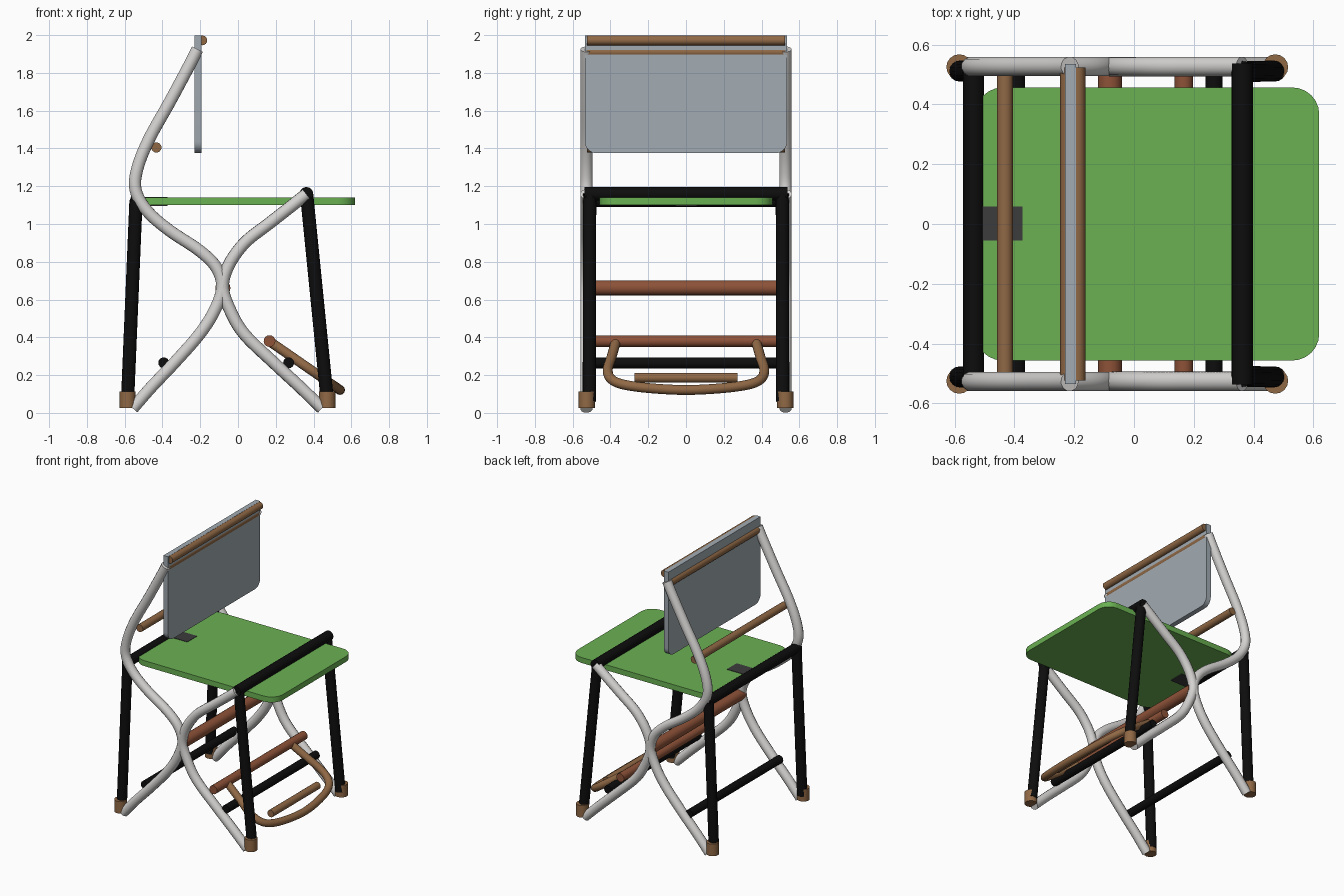
import bpy, bmesh, math
from mathutils import Vector

if "Cube" in bpy.data.objects:
    bpy.data.objects.remove(bpy.data.objects["Cube"])


def mat(name, rgb):
    m = bpy.data.materials.new(name)
    m.diffuse_color = (*rgb, 1)
    m.use_nodes = True
    m.node_tree.nodes["Principled BSDF"].inputs["Base Color"].default_value = m.diffuse_color
    return m


WHITE = mat("white metal", (0.66, 0.65, 0.64))
BLACK = mat("black metal", (0.004, 0.004, 0.004))
GREEN = mat("green", (0.145, 0.44, 0.085))
GREY = mat("blue grey", (0.36, 0.41, 0.45))
BROWN = mat("brown", (0.28, 0.14, 0.06))
RUST = mat("rust brown", (0.27, 0.085, 0.04))
DARK = mat("dark grey", (0.045, 0.045, 0.045))


def smooth(ob):
    bpy.ops.object.select_all(action='DESELECT')
    ob.select_set(True)
    bpy.context.view_layer.objects.active = ob
    bpy.ops.object.shade_smooth_by_angle(angle=math.radians(40))


def spline(pts, n=5):
    """Catmull-Rom points through a path."""
    p = [Vector(v) for v in pts]
    p = [2 * p[0] - p[1]] + p + [2 * p[-1] - p[-2]]
    out = []
    for i in range(1, len(p) - 2):
        a, b, c, d = p[i - 1:i + 3]
        for k in range(n):
            t = k / n
            out.append(0.5 * (2 * b + (c - a) * t + (2 * a - 5 * b + 4 * c - d) * t * t
                              + (3 * b - a - 3 * c + d) * t ** 3))
    return out + [p[-2]]


def tube(name, pts, r, m, sides=16):
    """Round capped tube swept along points."""
    pts = [Vector(v) for v in pts]
    bm = bmesh.new()
    rings, u = [], None
    for i, p in enumerate(pts):
        d = (pts[min(i + 1, len(pts) - 1)] - pts[max(i - 1, 0)]).normalized()
        if u is None:
            u = d.orthogonal()
        u = (u - d * u.dot(d)).normalized()
        w = d.cross(u)
        rings.append([bm.verts.new(p + r * (math.cos(a) * u + math.sin(a) * w))
                      for a in (2 * math.pi * k / sides for k in range(sides))])
    for a, b in zip(rings, rings[1:]):
        for k in range(sides):
            j = (k + 1) % sides
            bm.faces.new((a[k], a[j], b[j], b[k]))
    bm.faces.new(rings[0][::-1])
    bm.faces.new(rings[-1])
    return finish(name, bm, m)


def finish(name, bm, m):
    bmesh.ops.recalc_face_normals(bm, faces=bm.faces)
    me = bpy.data.meshes.new(name)
    bm.to_mesh(me)
    bm.free()
    me.materials.append(m)
    ob = bpy.data.objects.new(name, me)
    bpy.context.collection.objects.link(ob)
    smooth(ob)
    return ob


def crossbar(name, x, z, r, half, m):
    return tube(name, [(x, -half, z), (x, half, z)], r, m)


def slab(name, a0, a1, b0, b1, radii, lo, hi, place, m):
    """Extruded rectangle; radii for corners (a0b0, a1b0, a1b1, a0b1)."""
    bm = bmesh.new()
    pts = []
    for i, (a, b, sa, sb) in enumerate(((a0, b0, 1, 1), (a1, b0, -1, 1),
                                        (a1, b1, -1, -1), (a0, b1, 1, -1))):
        r, n = radii[i], 7 if radii[i] else 1
        for k in range(n):
            t = math.pi * (1 + i / 2) + (math.pi / 2 * k / (n - 1) if n > 1 else 0)
            pts.append((a + sa * r + r * math.cos(t), b + sb * r + r * math.sin(t)))
    f = bm.faces.new([bm.verts.new(place(a, b, lo)) for a, b in pts])
    top = bmesh.ops.extrude_face_region(bm, geom=[f])
    move = Vector(place(0, 0, hi)) - Vector(place(0, 0, lo))
    bmesh.ops.translate(bm, vec=move, verts=[g for g in top["geom"]
                                             if isinstance(g, bmesh.types.BMVert)])
    return finish(name, bm, m)


# Side frames: two curved tubes touching at the middle, legs and feet
BACK = [(-.215, 1.925), (-.255, 1.845), (-.362, 1.645), (-.468, 1.455), (-.531, 1.30),
        (-.542, 1.18), (-.48, 1.068), (-.362, .965), (-.205, .86), (-.115, .77),
        (-.084, .664), (-.125, .54), (-.205, .415), (-.337, .265), (-.46, .135), (-.557, .024)]
FRONT = [(.362, 1.158), (.27, 1.085), (.165, 1.003), (.035, .90), (-.05, .78),
         (-.08, .664), (-.04, .54), (.035, .415), (.19, .265), (.325, .14), (.445, .024)]
for s, side in ((-1, "right"), (1, "left")):
    for n, path in (("back", BACK), ("front", FRONT)):
        tube(f"{n}_curved_tube_{side}", spline([(x, s * .527, z) for x, z in path]),
             .033, WHITE, 12)
    for n, x0, z0, x1 in (("back", -.54, 1.125, -.585), ("front", .363, 1.16, .473)):
        tube(f"{n}_leg_{side}", [(x0, s * .51, z0), (x1, s * .512, .06)], .035, BLACK)
        tube(f"{n}_foot_{side}", [(x1, s * .525, .025), (x1, s * .525, .113)], .043, BROWN)

# Seat with its dark latch plate
slab("seat", -.53, .62, -.457, .457, (.09,) * 4, 1.10, 1.14, lambda a, b, c: (a, b, c), GREEN)
slab("seat_plate", -.51, -.373, -.055, .058, (0,) * 4, 1.094, 1.143,
     lambda a, b, c: (a, b, c), DARK)

# Backrest panel, rounded at the lower corners
slab("backrest", -.535, .535, 1.375, 1.998, (.06, .06, 0, 0), -.231, -.194,
     lambda a, b, c: (c, a, b), GREY)

# Cross bars
crossbar("back_seat_bar", -.537, 1.125, .035, .53, BLACK)
crossbar("front_seat_bar", .362, 1.16, .036, .538, BLACK)
crossbar("top_rod", -.189, 1.972, .026, .524, BROWN)
crossbar("upper_back_rod", -.219, 1.909, .028, .524, BROWN)
crossbar("lower_back_rod", -.432, 1.405, .027, .524, BROWN)
crossbar("middle_bar", -.08, .662, .04, .525, RUST)
crossbar("footrest_bar", .167, .380, .031, .525, RUST)
crossbar("back_low_bar", -.393, .265, .029, .525, BLACK)
crossbar("front_low_bar", .268, .265, .029, .525, BLACK)

# Sloping footrest loop and its inner bar
half = [(.18, .373), (.29, .395), (.38, .414), (.45, .40), (.495, .34), (.525, .2)]
loop = [(x, -y) for x, y in half] + [(.54, 0)] + [(x, y) for x, y in half[::-1]]
tube("footrest_loop", spline([(x, y, .38 - .69 * (x - .165)) for x, y in loop]), .026, BROWN)
crossbar("footrest_inner_bar", .455, .186, .026, .272, BROWN)
